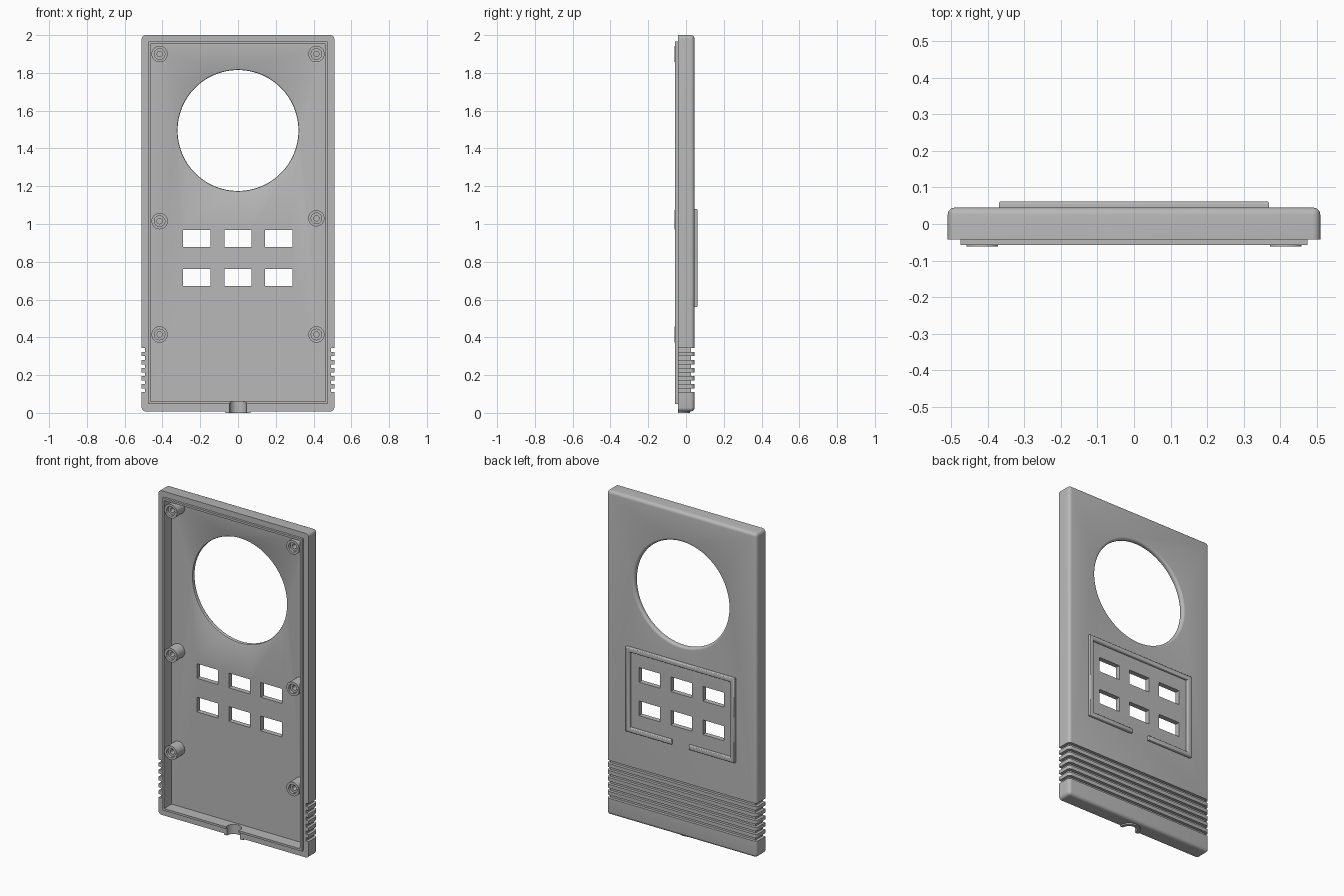
import bpy, bmesh, math
from mathutils import Matrix

if "Cube" in bpy.data.objects:
    bpy.data.objects.remove(bpy.data.objects["Cube"])

grey = bpy.data.materials.new("plain grey plastic")
grey.use_nodes = True
colour = (0.48, 0.48, 0.48, 1)
grey.diffuse_color = colour
grey.node_tree.nodes["Principled BSDF"].inputs["Base Color"].default_value = colour

BACK, PARTING, FLOOR = 0.045, -0.043, 0.015


def finish(bm, name):
    bmesh.ops.recalc_face_normals(bm, faces=bm.faces)
    mesh = bpy.data.meshes.new(name)
    bm.to_mesh(mesh)
    bm.free()
    mesh.materials.append(grey)
    ob = bpy.data.objects.new(name, mesh)
    bpy.context.collection.objects.link(ob)
    return ob


def add_box(bm, x0, x1, y0, y1, z0, z1):
    size = Matrix.Diagonal((x1 - x0, y1 - y0, z1 - z0, 1))
    centre = Matrix.Translation(((x0 + x1) / 2, (y0 + y1) / 2, (z0 + z1) / 2))
    return bmesh.ops.create_cube(bm, size=1, matrix=centre @ size)["verts"]


def box(name, *bounds):
    bm = bmesh.new()
    add_box(bm, *bounds)
    return finish(bm, name)


def add_prism(bm, points, z0, z1):
    face = bm.faces.new([bm.verts.new((x, y, z0)) for x, y in points])
    new = bmesh.ops.extrude_face_region(bm, geom=[face])["geom"]
    verts = [v for v in new if isinstance(v, bmesh.types.BMVert)]
    bmesh.ops.translate(bm, verts=verts, vec=(0, 0, z1 - z0))


def prism(name, points, z0, z1):
    bm = bmesh.new()
    add_prism(bm, points, z0, z1)
    return finish(bm, name)


def lathe(name, profile, x, z, steps):
    """Revolve (radius, y) points about a line along y."""
    bm = bmesh.new()
    verts = [bm.verts.new((r, y, 0)) for r, y in profile]
    edges = [bm.edges.new(pair) for pair in zip(verts, verts[1:])]
    bmesh.ops.spin(bm, geom=verts + edges, cent=(0, 0, 0), axis=(0, 1, 0),
                   angle=2 * math.pi, steps=steps)
    bmesh.ops.remove_doubles(bm, verts=bm.verts, dist=0.0001)
    bmesh.ops.translate(bm, verts=bm.verts, vec=(x, 0, z))
    return finish(bm, name)


def apply_modifiers(ob):
    bpy.ops.object.select_all(action="DESELECT")
    bpy.context.view_layer.objects.active = ob
    ob.select_set(True)
    for mod in list(ob.modifiers):
        bpy.ops.object.modifier_apply(modifier=mod.name)


def combine(ob, other, operation):
    mod = ob.modifiers.new("combine", "BOOLEAN")
    mod.operation, mod.solver, mod.object = operation, "EXACT", other
    apply_modifiers(ob)
    bpy.data.objects.remove(other)


def smooth(ob):
    apply_modifiers(ob)
    bpy.ops.object.shade_smooth_by_angle(angle=math.radians(35))


# Outer case, rounded on the corners and around the back
bm = bmesh.new()
add_box(bm, -0.51, 0.51, PARTING, BACK, 0.008, 2)
rounded = [e for e in bm.edges
           if abs(e.verts[0].co.y - e.verts[1].co.y) > 0.01
           or min(v.co.y for v in e.verts) > 0]
bmesh.ops.bevel(bm, geom=rounded, offset=0.02, segments=5, profile=0.5,
                affect="EDGES")
case = finish(bm, "case_shell")

# Locating lip and hollow inside
combine(case, box("lip", -0.475, 0.475, -0.057, -0.02, 0.046, 1.965), "UNION")
combine(case, box("cavity", -0.462, 0.462, -0.1, FLOOR, 0.059, 1.952), "DIFFERENCE")

# Half-round cable collar and its opening
half_turn = [math.pi * i / 24 for i in range(25)]
collar = [(0.065 * math.cos(a), PARTING + 0.065 * math.sin(a)) for a in half_turn]
combine(case, prism("collar", collar, 0, 0.059), "UNION")
opening = [(0.045 * math.cos(2 * a), PARTING + 0.045 * math.sin(2 * a))
           for a in half_turn[:-1]]
combine(case, prism("opening", opening, -0.1, 0.1), "DIFFERENCE")

# Large round window with eased edges
fillet = [(0.335 - 0.015 * math.cos(a / 2), BACK - 0.015 + 0.015 * math.sin(a / 2))
          for a in half_turn[::4]]
window = [(0, -0.1), (0.326, -0.1), (0.326, FLOOR), (0.322, FLOOR + 0.002),
          (0.32, FLOOR + 0.006)] + fillet + [(0.335, 0.1), (0, 0.1)]
combine(case, lathe("window", window, 0, 1.495, 96), "DIFFERENCE")

# Button slots
bm = bmesh.new()
for x in (-0.218, 0, 0.216):
    for z in (0.923, 0.717):
        add_box(bm, x - 0.072, x + 0.072, -0.1, 0.1, z - 0.045, z + 0.045)
combine(case, finish(bm, "slots"), "DIFFERENCE")

# Grip grooves wrapping the back and both sides
wrap = [(-0.6, -0.1), (-0.493, -0.1), (-0.493, 0.027), (0.493, 0.027),
        (0.493, -0.1), (0.6, -0.1), (0.6, 0.1), (-0.6, 0.1)]
bm = bmesh.new()
for i in range(6):
    z = 0.12 + 0.0425 * i
    add_prism(bm, wrap, z - 0.01, z + 0.01)
combine(case, finish(bm, "grooves"), "DIFFERENCE")
smooth(case)

# Raised frame around the buttons, open at the bottom middle
path = [(-0.06, 0.56), (-0.37, 0.56), (-0.37, 1.08),
        (0.37, 1.08), (0.37, 0.56), (0.06, 0.56)]
inner = [(x if abs(x) < 0.1 else math.copysign(0.342, x),
          0.588 if z < 0.8 else 1.052) for x, z in path]
bm = bmesh.new()
face = bm.faces.new([bm.verts.new((x, BACK - 0.003, z))
                     for x, z in path + inner[::-1]])
new = bmesh.ops.extrude_face_region(bm, geom=[face])["geom"]
bmesh.ops.translate(bm, vec=(0, 0.02, 0),
                    verts=[v for v in new if isinstance(v, bmesh.types.BMVert)])
top = [e for e in bm.edges if min(v.co.y for v in e.verts) > BACK]
bmesh.ops.bevel(bm, geom=top, offset=0.007, segments=3, profile=0.5, affect="EDGES")
smooth(finish(bm, "button_frame"))

# Screw bosses with stepped holes
boss = [(0, FLOOR + 0.005), (0.043, FLOOR + 0.005), (0.043, -0.061), (0.028, -0.061),
        (0.028, -0.045), (0.014, -0.045), (0.014, -0.01), (0, -0.01)]
for side, heights in ((-1, (0.415, 1.015, 1.9)), (1, (0.415, 1.03, 1.9))):
    for level, z in zip(("lower", "middle", "upper"), heights):
        hand = "left" if side > 0 else "right"
        smooth(lathe(f"{level}_{hand}_screw_boss", boss, side * 0.415, z, 40))
